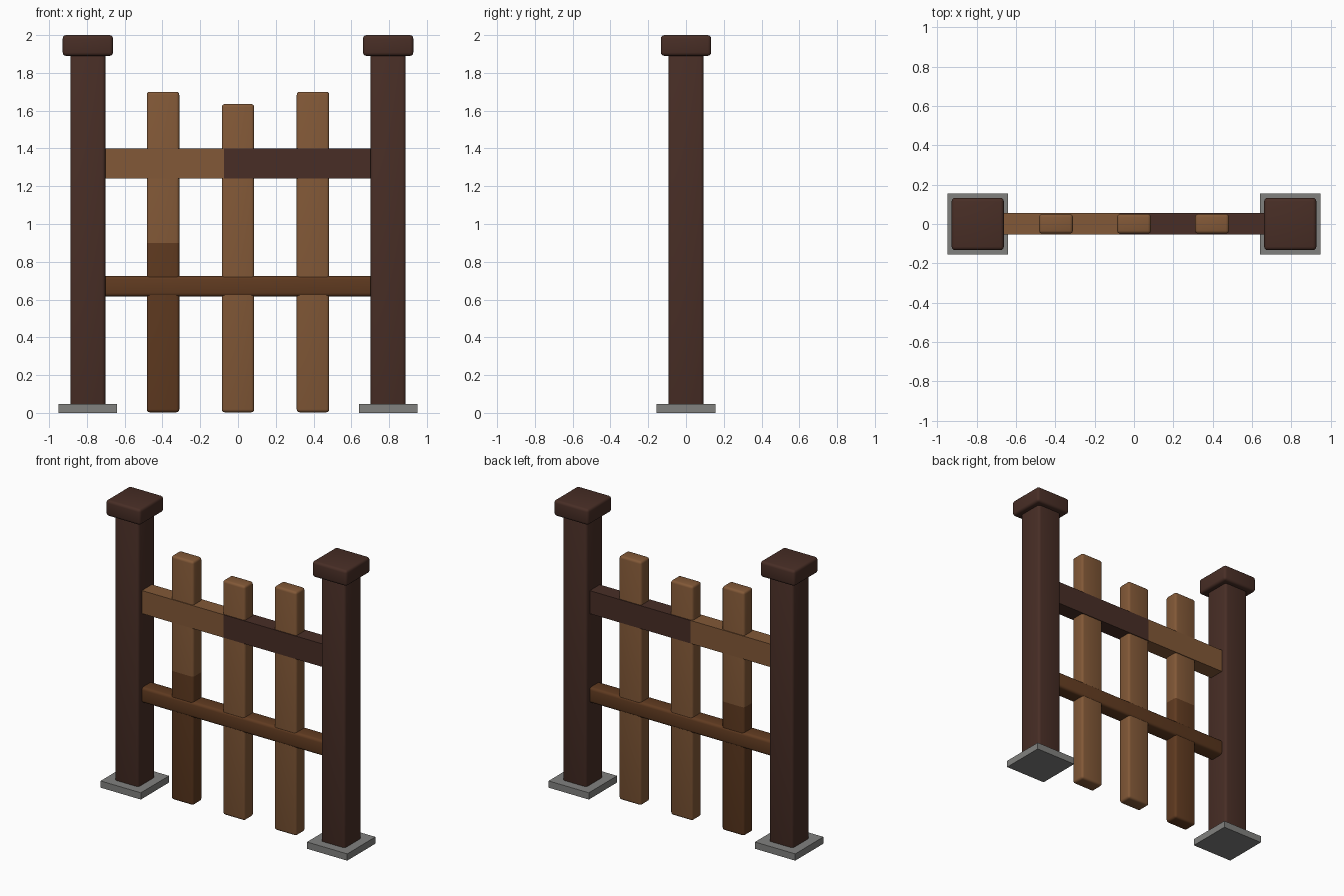
import bpy, bmesh, math

if "Cube" in bpy.data.objects:
    bpy.data.objects.remove(bpy.data.objects["Cube"])


def material(name, rgb):
    m = bpy.data.materials.new(name)
    m.diffuse_color = (*rgb, 1)
    m.use_nodes = True
    m.node_tree.nodes["Principled BSDF"].inputs["Base Color"].default_value = m.diffuse_color
    return m


LIGHT = material("light_wood", (0.223, 0.098, 0.038))
MEDIUM = material("medium_wood", (0.117, 0.043, 0.0145))
DARK = material("dark_wood", (0.065, 0.027, 0.019))
GREY = material("grey_stone", (0.220, 0.220, 0.212))


def box(name, lo, hi, mat, bevel=0.0, split=None):
    """Box between two corners; split=(height, material) recolours the part below."""
    bm = bmesh.new()
    bmesh.ops.create_cube(bm, size=1)
    for v in bm.verts:
        v.co = [(a + b) / 2 + c * (b - a) for a, b, c in zip(lo, hi, v.co)]
    if bevel:
        bmesh.ops.bevel(bm, geom=bm.edges[:], offset=bevel, segments=3,
                        profile=0.5, affect='EDGES')
    mesh = bpy.data.meshes.new(name)
    mesh.materials.append(mat)
    if split:
        bmesh.ops.bisect_plane(bm, geom=bm.verts[:] + bm.edges[:] + bm.faces[:],
                               plane_co=(0, 0, split[0]), plane_no=(0, 0, 1))
        mesh.materials.append(split[1])
        for f in bm.faces:
            f.material_index = int(f.calc_center_median().z < split[0])
    bm.to_mesh(mesh)
    bm.free()
    ob = bpy.data.objects.new(name, mesh)
    bpy.context.collection.objects.link(ob)
    if bevel:
        bpy.ops.object.select_all(action='DESELECT')
        ob.select_set(True)
        bpy.context.view_layer.objects.active = ob
        bpy.ops.object.shade_smooth_by_angle(angle=math.radians(35))
    return ob


# Posts with stone feet and caps
for side, x in (("left", -0.795), ("right", 0.795)):
    def block(part, r, z0, z1, mat, bevel=0.0):
        box(f"{side}_{part}", (x - r, -r, z0), (x + r, r, z1), mat, bevel)
    block("foot", 0.155, 0, 0.047, GREY)
    block("post", 0.093, 0.02, 1.91, DARK, 0.018)
    block("cap", 0.133, 1.89, 2.0, DARK, 0.018)

# Upright pickets, the left one darker below
for name, x, top, split in (("left_picket", -0.397, 1.70, (0.90, MEDIUM)),
                            ("middle_picket", 0.0, 1.635, None),
                            ("right_picket", 0.397, 1.70, None)):
    box(name, (x - 0.086, -0.049, 0.003), (x + 0.086, 0.051, top), LIGHT, 0.016, split)

# Rails: upper one in two woods, lower one rounded
box("upper_rail_left", (-0.75, -0.054, 1.24), (-0.075, 0.056, 1.40), LIGHT)
box("upper_rail_right", (-0.075, -0.054, 1.24), (0.75, 0.056, 1.40), DARK)
box("lower_rail", (-0.75, -0.054, 0.617), (0.75, 0.056, 0.725), MEDIUM, 0.018)
